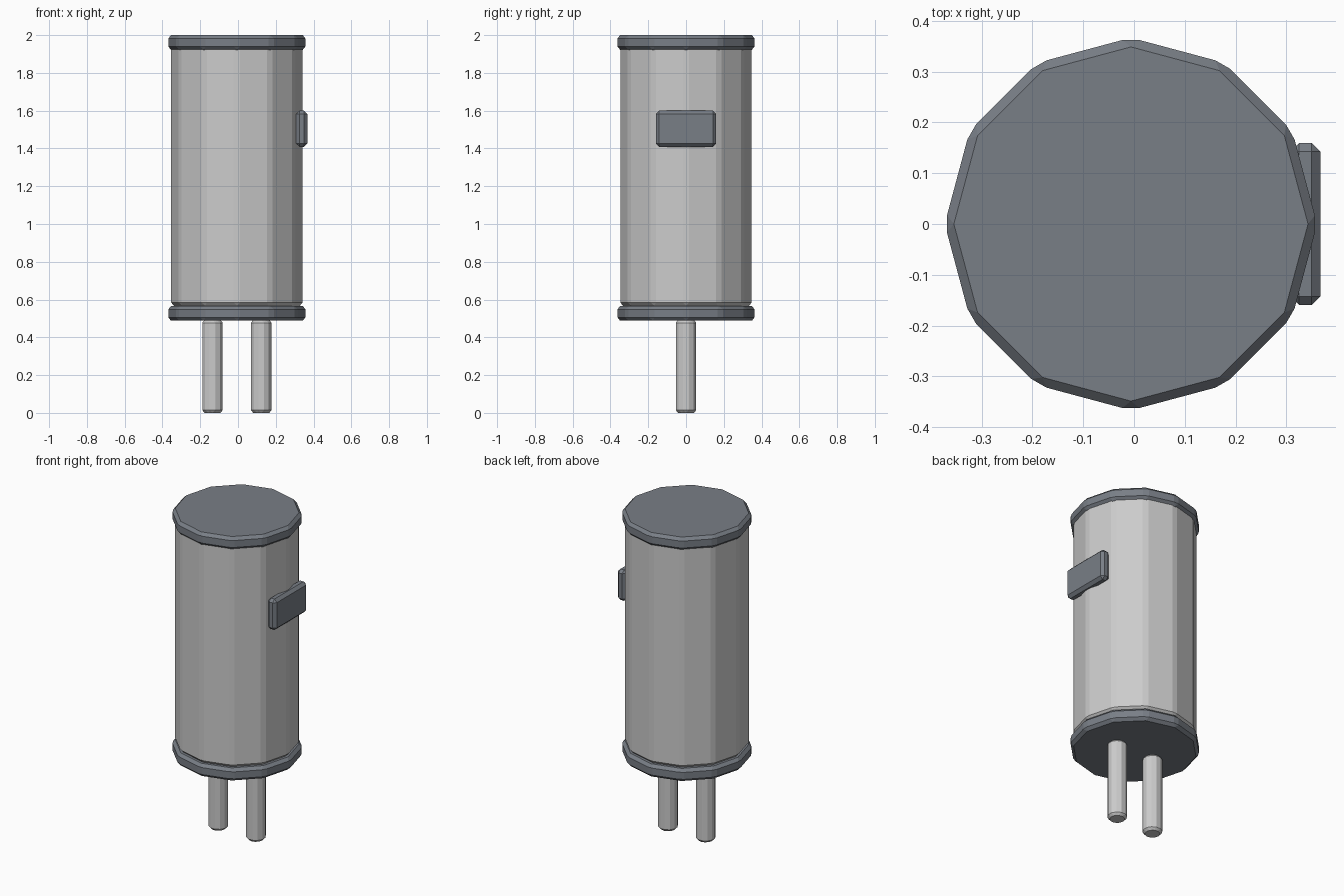
import bpy, bmesh, math
from mathutils import Matrix

if "Cube" in bpy.data.objects:
    bpy.data.objects.remove(bpy.data.objects["Cube"])

CX = -0.006      # axis of the round body
BEVEL = 0.0175


def finish(bm, name, bevel):
    """Chamfer every edge and store the part as a flat-shaded object."""
    bmesh.ops.bevel(bm, geom=bm.edges[:], offset=bevel, offset_type='OFFSET',
                    segments=1, profile=0.5, affect='EDGES', clamp_overlap=True)
    bmesh.ops.recalc_face_normals(bm, faces=bm.faces[:])
    me = bpy.data.meshes.new(name)
    bm.to_mesh(me)
    bm.free()
    ob = bpy.data.objects.new(name, me)
    bpy.context.collection.objects.link(ob)
    return ob


def cylinder(name, x, r, z0, z1, bevel=BEVEL, sides=12):
    bm = bmesh.new()
    # bmesh circles start with a corner on an axis
    bmesh.ops.create_cone(bm, cap_ends=True, segments=sides, radius1=r, radius2=r,
                          depth=z1 - z0,
                          matrix=Matrix.Translation((x, 0, (z0 + z1) / 2)))
    return finish(bm, name, bevel)


def box(name, x0, x1, y0, y1, z0, z1, bevel=BEVEL):
    bm = bmesh.new()
    m = Matrix.Translation(((x0 + x1) / 2, (y0 + y1) / 2, (z0 + z1) / 2)) \
        @ Matrix.Diagonal((x1 - x0, y1 - y0, z1 - z0, 1))
    bmesh.ops.create_cube(bm, size=1, matrix=m)
    return finish(bm, name, bevel)


def paint(obs, name, color):
    mat = bpy.data.materials.new(name)
    mat.diffuse_color = color
    mat.use_nodes = True
    mat.node_tree.nodes["Principled BSDF"].inputs["Base Color"].default_value = mat.diffuse_color
    for ob in obs:
        ob.data.materials.append(mat)


# can
cylinder("body", CX, 0.352, 0.567, 1.95)

# end caps
caps = [cylinder("bottom_cap", CX, 0.367, 0.488, 0.566),
        cylinder("top_cap", CX, 0.367, 1.922, 2.0)]

# side plate
plate = box("side_plate", 0.308, 0.367, -0.16, 0.16, 1.408, 1.6)

# connector pins
for side, label in ((-1, "left"), (1, "right")):
    cylinder(label + "_pin", CX + side * 0.129, 0.058, 0.0, 0.492, bevel=0.0148)

paint(caps + [plate], "dark_trim", (0.19, 0.21, 0.24, 1))
